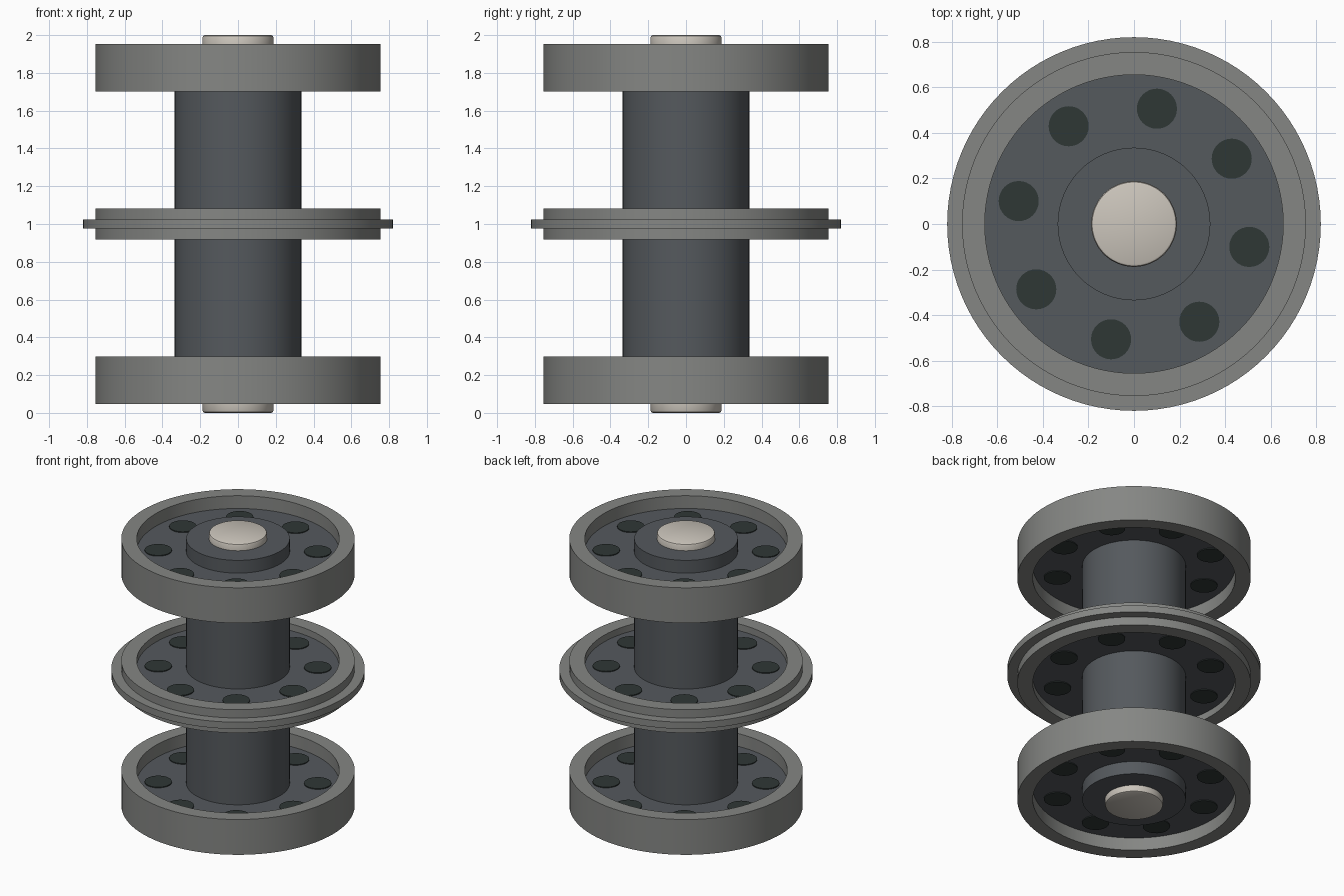
import bpy, bmesh
from math import radians, pi, cos, sin

cube = bpy.data.objects.get("Cube")
if cube:
    bpy.data.objects.remove(cube)

SIDES = 96


def material(name, rgb):
    m = bpy.data.materials.new(name)
    m.use_nodes = True
    m.diffuse_color = (*rgb, 1)
    node = next(n for n in m.node_tree.nodes if n.type == 'BSDF_PRINCIPLED')
    node.inputs["Base Color"].default_value = (*rgb, 1)
    return m


rim_grey = material("rim grey", (0.235, 0.24, 0.23))
steel = material("dark steel", (0.09, 0.10, 0.11))
cap_cream = material("pale cap", (0.60, 0.56, 0.50))
hole_dark = material("dark hole", (0.028, 0.038, 0.036))


def finish(name, bm, mat):
    bmesh.ops.recalc_face_normals(bm, faces=bm.faces)
    mesh = bpy.data.meshes.new(name)
    bm.to_mesh(mesh)
    bm.free()
    mesh.materials.append(mat)
    ob = bpy.data.objects.new(name, mesh)
    bpy.context.collection.objects.link(ob)
    bpy.ops.object.select_all(action='DESELECT')
    ob.select_set(True)
    bpy.context.view_layer.objects.active = ob
    bpy.ops.object.shade_smooth_by_angle(angle=radians(30))
    return ob


def lathe(name, profile, mat, closed):
    """Spin an (r, z) profile about z; closed profiles make rings."""
    bm = bmesh.new()
    vs = [bm.verts.new((r, 0, z)) for r, z in profile]
    edges = [bm.edges.new(pair) for pair in zip(vs, vs[1:])]
    if closed:
        edges.append(bm.edges.new((vs[-1], vs[0])))
    bmesh.ops.spin(bm, geom=vs + edges, cent=(0, 0, 0), axis=(0, 0, 1),
                   angle=2 * pi, steps=SIDES, use_merge=True)
    bmesh.ops.remove_doubles(bm, verts=bm.verts, dist=1e-5)
    return finish(name, bm, mat)


def wheel(name, z, half, flange=None):
    # rim, with an optional thin outer flange
    inner, outer = 0.655, 0.755
    profile = [(inner, z - half), (outer, z - half)]
    if flange:
        r, t = flange
        profile += [(outer, z - t), (r, z - t), (r, z + t), (outer, z + t)]
    profile += [(outer, z + half), (inner, z + half)]
    lathe(name + "_rim", profile, rim_grey, True)

    # recessed web between hub and rim
    w = 0.035
    lathe(name + "_web", [(0.33, z - w), (0.66, z - w), (0.66, z + w), (0.33, z + w)],
          steel, True)

    # ring of dark hole discs, just proud of both web faces
    bm = bmesh.new()
    for i in range(8):
        a = radians(33.75 + 45 * i)
        new = bmesh.ops.create_cone(bm, cap_ends=True, segments=32, radius1=0.088,
                                    radius2=0.088, depth=2 * w + 0.012)["verts"]
        bmesh.ops.translate(bm, verts=new, vec=(0.516 * cos(a), 0.516 * sin(a), z))
    finish(name + "_holes", bm, hole_dark)


wheel("lower_wheel", 0.173, 0.126)
wheel("middle_wheel", 1.0, 0.083, flange=(0.82, 0.024))
wheel("upper_wheel", 1.827, 0.126)

# central hub running through all three wheels
lathe("hub", [(0, 0.047), (0.335, 0.047), (0.335, 1.953), (0, 1.953)], steel, False)

# rounded axle caps at both ends
for name, base, tip, d in (("upper_cap", 1.94, 2.0, -1), ("lower_cap", 0.06, 0.0, 1)):
    lathe(name, [(0, base), (0.188, base), (0.188, tip + 0.012 * d),
                 (0.184, tip + 0.004 * d), (0.176, tip), (0, tip)], cap_cream, False)
